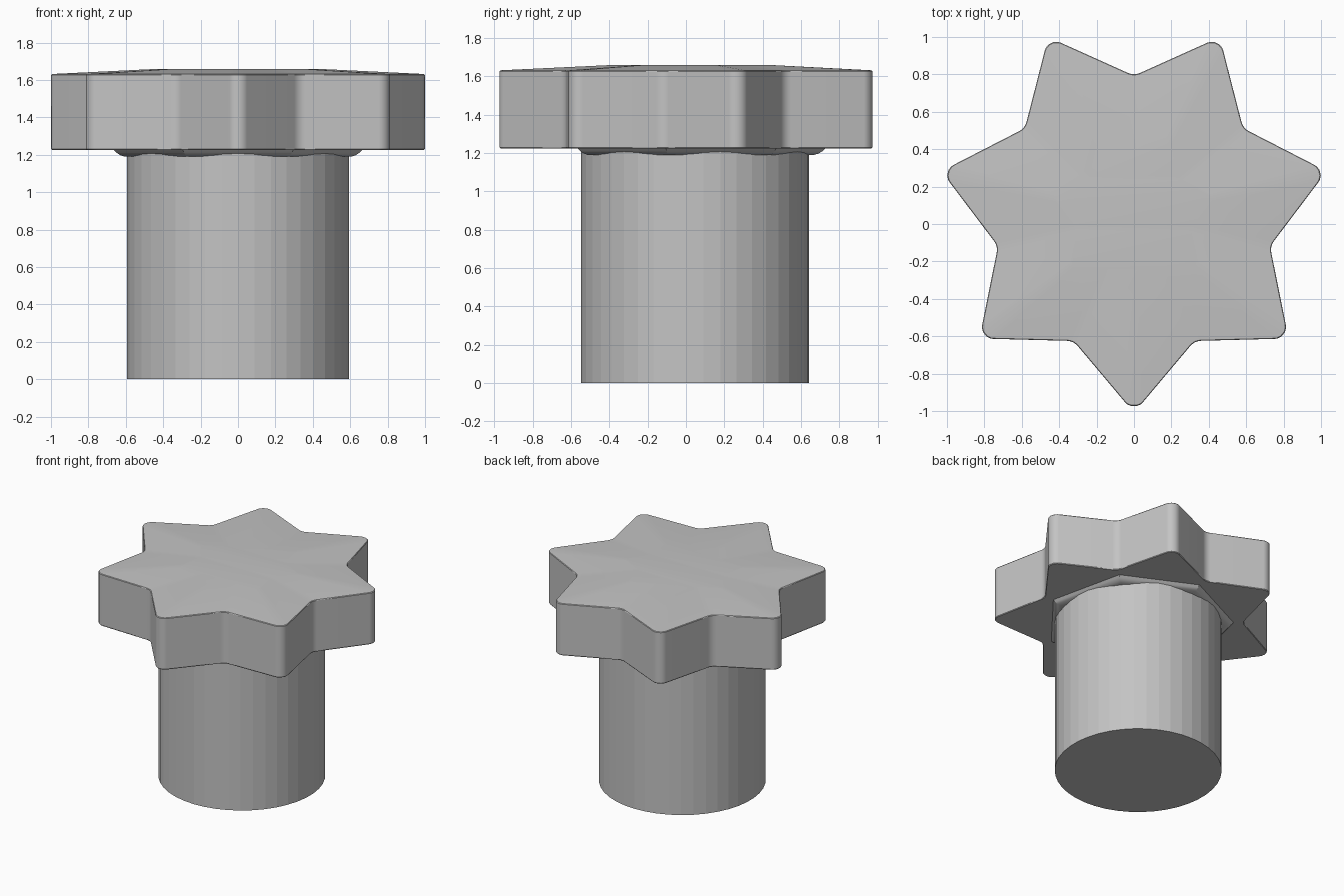
import bpy
import bmesh
import math
from mathutils import Vector

cube = bpy.data.objects.get("Cube")
if cube:
    bpy.data.objects.remove(cube, do_unlink=True)

CENTRE_Y = 0.047
POINTS = 7

grey = bpy.data.materials.new("plain grey")
grey.use_nodes = True
colour = (0.55, 0.55, 0.55, 1)
grey.diffuse_color = colour
grey.node_tree.nodes["Principled BSDF"].inputs["Base Color"].default_value = colour


def ring_points(radii, start):
    """Points evenly spaced round a circle, taking the radii in turn."""
    count = POINTS * len(radii)
    return [Vector((math.cos(a), math.sin(a))) * radii[i % len(radii)]
            for i in range(count)
            for a in [start + i * math.tau / count]]


def fillet(corners, radii, steps=5):
    """Replace each corner of an outline by an arc."""
    outline = []
    for i, p in enumerate(corners):
        r = radii[i % len(radii)]
        a = (corners[i - 1] - p).normalized()
        b = (corners[(i + 1) % len(corners)] - p).normalized()
        half = a.angle(b) / 2
        centre = p + (a + b).normalized() * r / math.sin(half)
        v0 = p + a * r / math.tan(half) - centre
        v1 = p + b * r / math.tan(half) - centre
        for s in range(steps + 1):
            t = s / steps
            outline.append(centre + (v0 * (1 - t) + v1 * t).normalized() * r)
    return outline


def loft(name, outline, levels, smooth_angle=None):
    """Stack scaled copies of an outline, levels being (scale, z) pairs."""
    bm = bmesh.new()
    rings = [[bm.verts.new((p.x * s, p.y * s, z)) for p in outline] for s, z in levels]
    n = len(outline)
    for low, high in zip(rings, rings[1:]):
        for i in range(n):
            j = (i + 1) % n
            bm.faces.new((low[i], low[j], high[j], high[i]))
    bm.faces.new(rings[0][::-1])
    bm.faces.new(rings[-1])
    bmesh.ops.recalc_face_normals(bm, faces=bm.faces)
    mesh = bpy.data.meshes.new(name)
    bm.to_mesh(mesh)
    bm.free()
    mesh.materials.append(grey)
    obj = bpy.data.objects.new(name, mesh)
    obj.location.y = CENTRE_Y
    bpy.context.collection.objects.link(obj)
    if smooth_angle:
        bpy.ops.object.select_all(action='DESELECT')
        obj.select_set(True)
        bpy.context.view_layer.objects.active = obj
        bpy.ops.object.shade_smooth_by_angle(angle=math.radians(smooth_angle))
    return obj


# Star head with rounded tips and valleys, and a slightly raised top
star = fillet(ring_points((1.057, 0.746), -math.pi / 2), (0.062, 0.08))
loft("star_head", star,
     [(0.995, 1.225), (1, 1.23), (1, 1.627), (0.995, 1.632), (0.42, 1.66)], 30)

# Seven-sided flared collar under the head
loft("collar", ring_points((1,), math.pi / 2),
     [(0.62, 1.19), (0.645, 1.198), (0.665, 1.21), (0.685, 1.23)], 20)

# Round shaft
loft("shaft", ring_points((0.595,) * 6, math.pi / 2), [(1, 0), (1, 1.23)])
